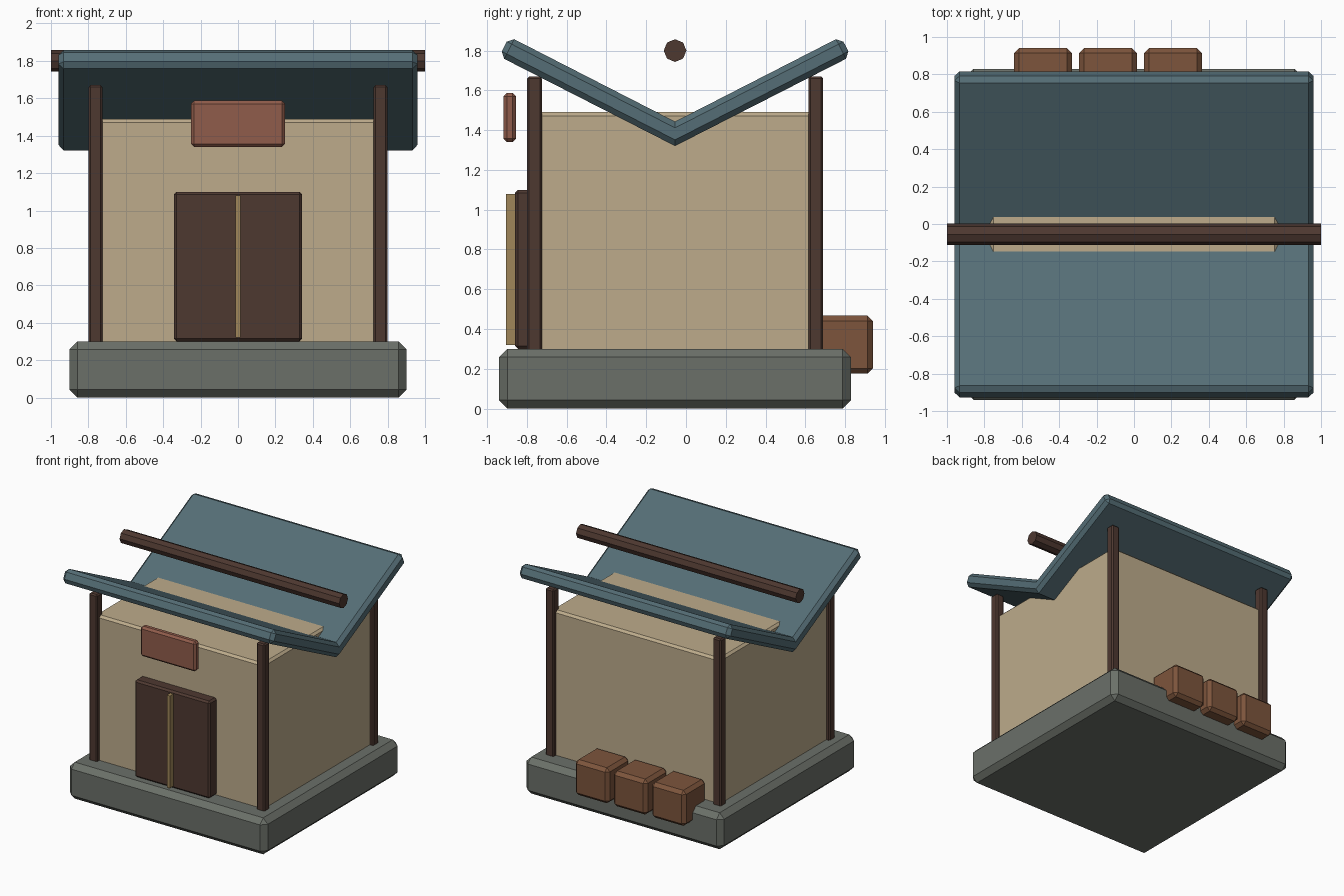
import bpy, bmesh, math
from mathutils import Matrix

if "Cube" in bpy.data.objects:
    bpy.data.objects.remove(bpy.data.objects["Cube"])

CY = -0.055  # building centre in y


def material(name, rgb):
    m = bpy.data.materials.new(name)
    m.diffuse_color = (*rgb, 1)
    m.use_nodes = True
    m.node_tree.nodes["Principled BSDF"].inputs["Base Color"].default_value = m.diffuse_color
    return m


STONE = material("stone", (0.147, 0.162, 0.141))
PLASTER = material("plaster", (0.51, 0.41, 0.26))
ROOF = material("roof_blue", (0.09, 0.155, 0.18))
WOOD = material("dark_wood", (0.076, 0.04, 0.03))
SIGN = material("sign_red", (0.28, 0.107, 0.07))
BRASS = material("brass", (0.35, 0.24, 0.10))
CRATE = material("crate_wood", (0.205, 0.09, 0.045))


def finish(name, bm, mat):
    bmesh.ops.recalc_face_normals(bm, faces=bm.faces)
    me = bpy.data.meshes.new(name)
    bm.to_mesh(me)
    bm.free()
    me.materials.append(mat)
    ob = bpy.data.objects.new(name, me)
    bpy.context.collection.objects.link(ob)
    return ob


def chamfer(bm, edges, width):
    bmesh.ops.bevel(bm, geom=edges, offset=width, segments=1,
                    affect='EDGES', profile=0.5)


def box(name, x, y, z, mat, bevel=0.0):
    """Chamfered box from (min, max) ranges."""
    bm = bmesh.new()
    size = [r[1] - r[0] for r in (x, y, z)]
    mid = [(r[1] + r[0]) / 2 for r in (x, y, z)]
    bmesh.ops.create_cube(bm, size=1, matrix=Matrix.Translation(mid) @ Matrix.Diagonal((*size, 1)))
    if bevel:
        chamfer(bm, bm.edges[:], bevel)
    return finish(name, bm, mat)


# Base and walls
box("base", (-0.9, 0.9), (CY - 0.885, CY + 0.885), (0, 0.3), STONE, 0.042)
box("walls", (-0.77, 0.77), (CY - 0.712, CY + 0.712), (0.25, 1.49), PLASTER, 0.018)

# Corner posts
for sx, side in ((-1, "left"), (1, "right")):
    for sy, end in ((-1, "front"), (1, "back")):
        px, py = sx * 0.762, CY + sy * 0.707
        box(f"{end}_{side}_post", (px - 0.037, px + 0.037), (py - 0.037, py + 0.037),
            (0.28, 1.67), WOOD, 0.01)

# Door, centre strip and hanging sign
box("door", (-0.343, 0.343), (-0.86, -0.755), (0.3, 1.1), WOOD, 0.015)
box("door_strip", (-0.014, 0.014), (-0.905, -0.85), (0.32, 1.08), BRASS)
box("sign", (-0.252, 0.252), (-0.917, -0.855), (1.34, 1.587), SIGN, 0.017)

# Crates on the back edge
for i, cx in enumerate((-0.487, -0.139, 0.209)):
    box(f"crate_{i + 1}", (cx - 0.155, cx + 0.155), (0.65, 0.94), (0.175, 0.467), CRATE, 0.027)

# Butterfly roof: V profile extruded along x, outer edges chamfered
bm = bmesh.new()
profile = [(0, 1.32), (0.884, 1.771), (0.834, 1.87), (0, 1.443), (-0.834, 1.87), (-0.884, 1.771)]
face = bm.faces.new([bm.verts.new((-0.96, CY + y, z)) for y, z in profile])
ext = bmesh.ops.extrude_face_region(bm, geom=[face])
bmesh.ops.translate(bm, vec=(1.92, 0, 0),
                    verts=[v for v in ext["geom"] if isinstance(v, bmesh.types.BMVert)])
# split the end faces at the valley so each wing chamfers cleanly
bmesh.ops.recalc_face_normals(bm, faces=bm.faces)
outer = [e for e in bm.edges if not all(abs(v.co.y - CY) < 1e-4 for v in e.verts)]
chamfer(bm, outer, 0.028)
finish("roof", bm, ROOF)

# Ridge beam floating above the valley
bm = bmesh.new()
bmesh.ops.create_cone(bm, cap_ends=True, segments=8, radius1=0.057, radius2=0.057, depth=2.0,
                      matrix=Matrix.Translation((0, CY, 1.8)) @ Matrix.Rotation(math.pi / 2, 4, 'Y'))
finish("ridge_beam", bm, WOOD)
